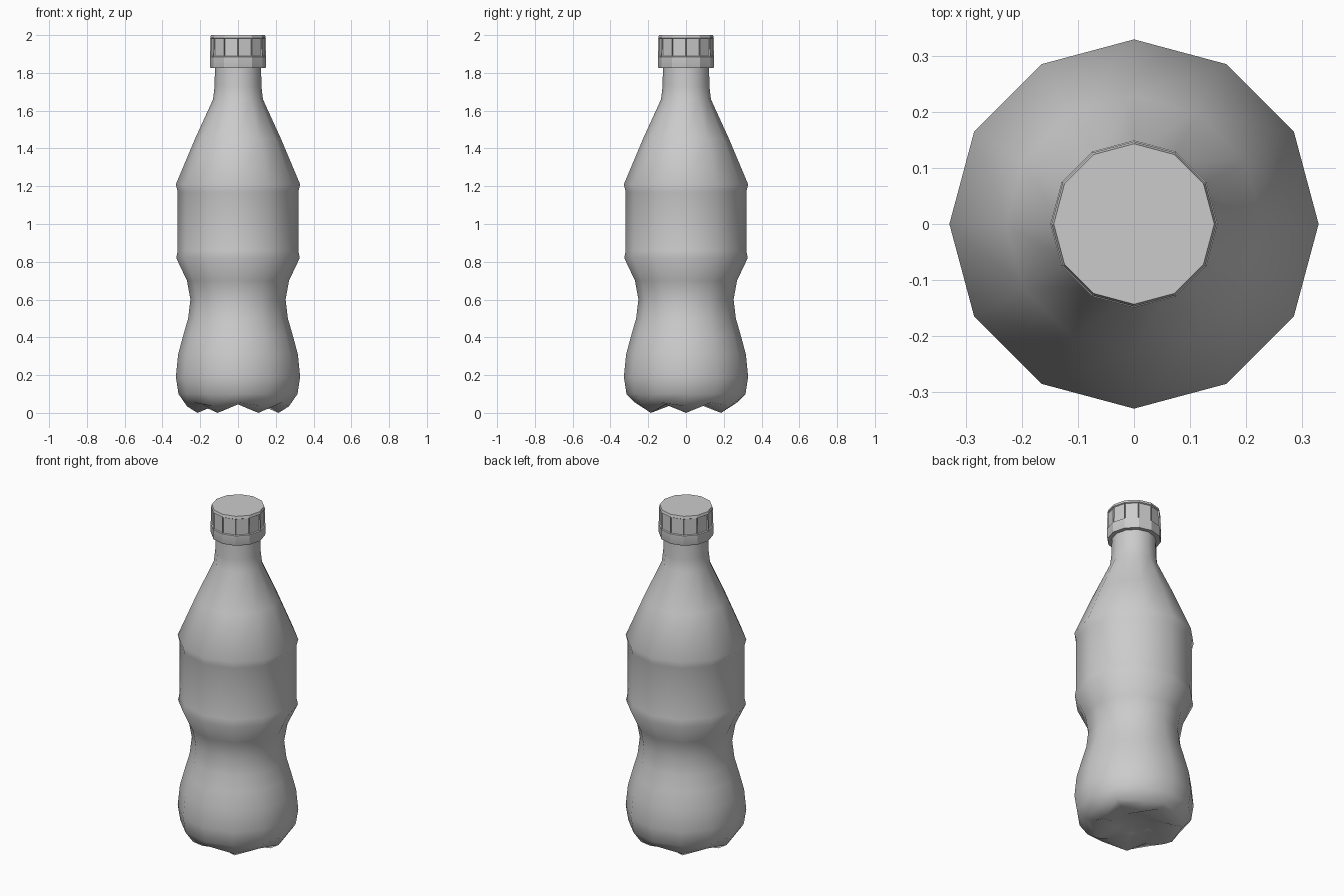
import bpy
import bmesh
from math import cos, sin, pi, radians

SIDES = 12

default = bpy.data.objects.get("Cube")
if default:
    bpy.data.objects.remove(default)

grey = bpy.data.materials.new("plain_grey")
grey.use_nodes = True
grey.diffuse_color = (0.6, 0.6, 0.6, 1)
grey.node_tree.nodes["Principled BSDF"].inputs["Base Color"].default_value = (0.6, 0.6, 0.6, 1)


def add_ring(bm, radius, z):
    """Twelve-sided ring with a corner on each axis."""
    return [bm.verts.new((radius * cos(2 * pi * i / SIDES),
                          radius * sin(2 * pi * i / SIDES), z))
            for i in range(SIDES)]


def bridge(bm, lower, upper):
    return [bm.faces.new((lower[i], lower[(i + 1) % SIDES],
                          upper[(i + 1) % SIDES], upper[i]))
            for i in range(SIDES)]


def finish(bm, name, angle):
    bmesh.ops.recalc_face_normals(bm, faces=bm.faces)
    mesh = bpy.data.meshes.new(name)
    bm.to_mesh(mesh)
    bm.free()
    obj = bpy.data.objects.new(name, mesh)
    bpy.context.collection.objects.link(obj)
    mesh.materials.append(grey)
    bpy.ops.object.select_all(action="DESELECT")
    obj.select_set(True)
    bpy.context.view_layer.objects.active = obj
    bpy.ops.object.shade_smooth_by_angle(angle=radians(angle))
    return obj


# Bottle body: lathe profile of (radius, height)
profile = [(0.215, 0.0), (0.27, 0.035), (0.315, 0.1), (0.329, 0.19),
           (0.317, 0.31), (0.29, 0.41), (0.264, 0.5), (0.252, 0.6),
           (0.27, 0.7), (0.327, 0.82), (0.319, 0.86), (0.319, 1.17),
           (0.329, 1.21), (0.228, 1.45), (0.132, 1.66), (0.124, 1.73),
           (0.122, 1.84)]
bm = bmesh.new()
rings = [add_ring(bm, r, z) for r, z in profile]
for lower, upper in zip(rings, rings[1:]):
    bridge(bm, lower, upper)

# Scalloped foot: lift every second corner to leave six lobes
for vert in rings[0][1::2]:
    vert.co.z += 0.045
for vert in rings[1][1::2]:
    vert.co.z += 0.02

# Raised hollow under the foot
hollow = add_ring(bm, 0.11, 0.05)
bridge(bm, hollow, rings[0])
centre = bm.verts.new((0, 0, 0.06))
for i in range(SIDES):
    bm.faces.new((hollow[i], centre, hollow[(i + 1) % SIDES]))
finish(bm, "bottle_body", 50)

# Screw cap: plain skirt, grip band and top rim
bm = bmesh.new()
inner = add_ring(bm, 0.118, 1.825)
skirt = add_ring(bm, 0.146, 1.825)
skirt_edge = add_ring(bm, 0.149, 1.835)
band_low = add_ring(bm, 0.149, 1.885)
band_high = add_ring(bm, 0.147, 1.985)
rim = add_ring(bm, 0.143, 2.0)
bridge(bm, inner, skirt)
bridge(bm, skirt, skirt_edge)
bridge(bm, skirt_edge, band_low)
grips = bridge(bm, band_low, band_high)
bridge(bm, band_high, rim)
bm.faces.new(rim)
bmesh.ops.recalc_face_normals(bm, faces=bm.faces)

# Recessed grip panels between the ribs
bmesh.ops.inset_individual(bm, faces=grips, thickness=0.005, depth=-0.006)
finish(bm, "screw_cap", 28)
